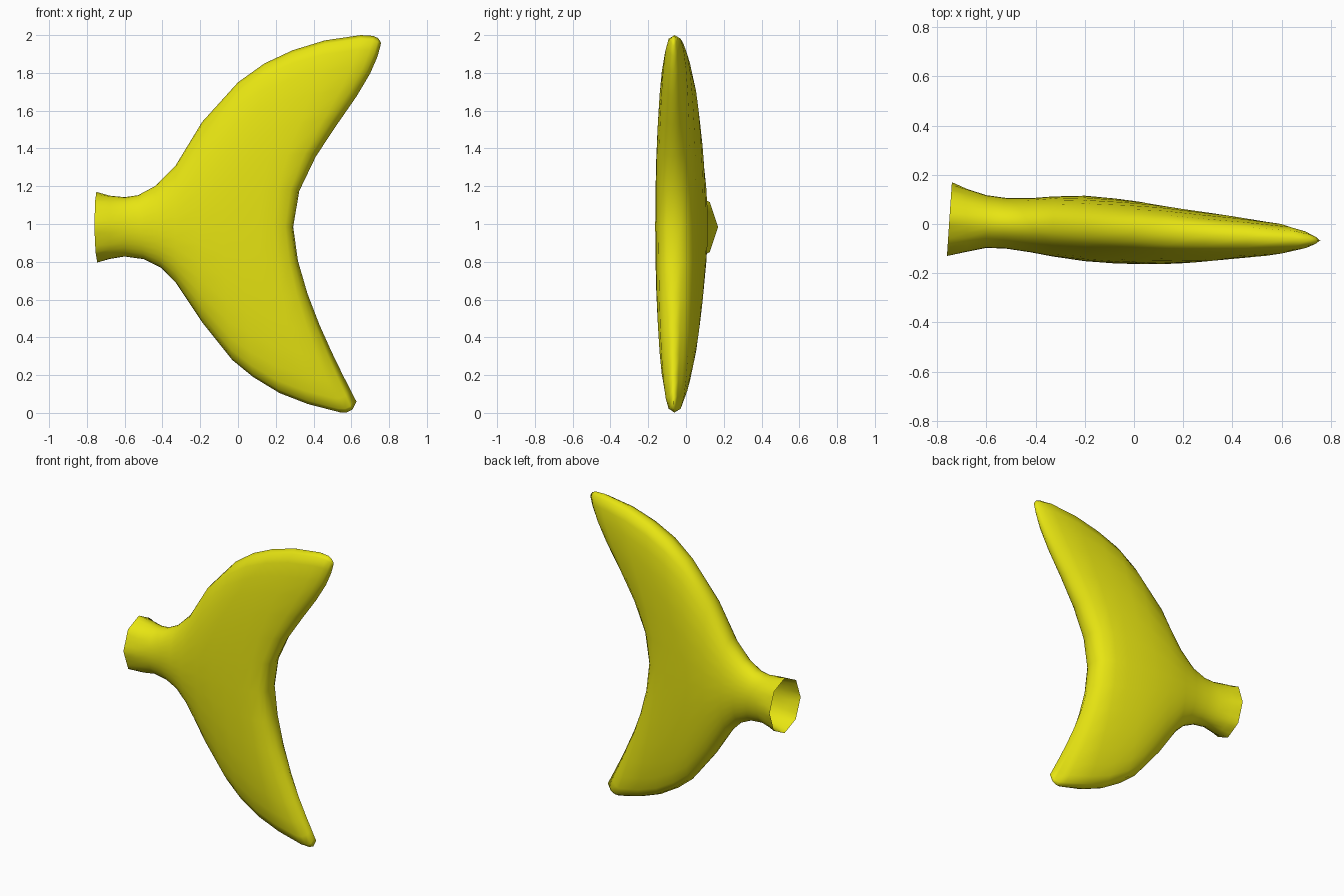
import bpy, bmesh, math

if "Cube" in bpy.data.objects:
    bpy.data.objects.remove(bpy.data.objects["Cube"])

SIDES = 32
MID_Z = 0.985

# Stations from the open stem to the trailing edge:
# upper edge x, z | lower edge x, z | middle x | centre y | half thickness
STATIONS = [
    (-.750, 1.17, -.745, .796, -.75, .020, .150),
    (-.68, 1.150, -.68, .815, -.68, .015, .128),
    (-.60, 1.142, -.60, .828, -.60, .010, .107),
    (-.53, 1.152, -.50, .814, -.52, .003, .103),
    (-.44, 1.200, -.41, .770, -.42, -.005, .110),
    (-.33, 1.310, -.33, .690, -.33, -.010, .122),
    (-.19, 1.540, -.19, .480, -.20, -.018, .133),
    (.00, 1.750, -.03, .280, -.08, -.028, .132),
    (.14, 1.850, .08, .190, .02, -.036, .127),
    (.29, 1.920, .22, .105, .11, -.045, .118),
    (.46, 1.972, .37, .047, .19, -.053, .107),
    (.65, 2.000, .54, .003, .25, -.060, .085),
    (.715, 1.996, .575, .003, .275, -.064, .060),
    (.742, 1.984, .605, .017, .287, -.066, .037),
    (.757, 1.96, .627, .060, .292, -.066, .000),
]


def sweep(v):
    """How far a section bends back towards the tips."""
    a = abs(v)
    if v > 0:
        b = a ** 1.12
        return 0.8 * b * b * (3 - 2 * b) + 0.2 * a ** 1.6
    return 0.1 * a * a * (3 - 2 * a) + 0.9 * a ** 1.6


def octagon(k):
    """Point k of a ring, sampled on an eight-sided outline."""
    step = SIDES // 8
    a = (k // step) * math.pi / 4
    b = a + math.pi / 4
    t = (k % step) / step
    return (math.cos(a) * (1 - t) + math.cos(b) * t,
            math.sin(a) * (1 - t) + math.sin(b) * t)


def section(i):
    tx, tz, bx, bz, mx, cy, half = STATIONS[i]
    power = max(0.6, min(1.0, 1.0 - 0.1 * (i - 4)))   # blunter towards the tips
    points = []
    for k in range(SIDES):
        if i == 0:
            v, d = octagon(k)
        else:
            angle = 2 * math.pi * k / SIDES
            v, d = math.cos(angle), math.sin(angle)
            d = math.copysign(abs(d) ** power, d) if abs(d) > 1e-6 else 0
        ex, ez = (tx, tz) if v > 0 else (bx, bz)
        x = mx + (ex - mx) * sweep(v)
        if i == 0:
            x += 0.067 * d * half      # slightly tilted opening
        points.append((x, cy + d * half, MID_Z + (ez - MID_Z) * abs(v)))
    return points


# Tail fin: skin lofted through the sections, left open at the stem
bm = bmesh.new()
rings = [[bm.verts.new(p) for p in section(i)] for i in range(len(STATIONS))]
for r0, r1 in zip(rings, rings[1:]):
    for k in range(SIDES):
        n = (k + 1) % SIDES
        bm.faces.new((r0[k], r0[n], r1[n], r1[k]))
bmesh.ops.remove_doubles(bm, verts=bm.verts, dist=1e-4)
bmesh.ops.recalc_face_normals(bm, faces=bm.faces)
for f in bm.faces:
    f.smooth = True
mesh = bpy.data.meshes.new("tail_fin")
bm.to_mesh(mesh)
bm.free()
fin = bpy.data.objects.new("tail_fin", mesh)
bpy.context.collection.objects.link(fin)

# Yellow material
mat = bpy.data.materials.new("yellow")
mat.diffuse_color = (0.80, 0.78, 0.006, 1)
mat.use_nodes = True
mat.node_tree.nodes["Principled BSDF"].inputs["Base Color"].default_value = mat.diffuse_color
mesh.materials.append(mat)
